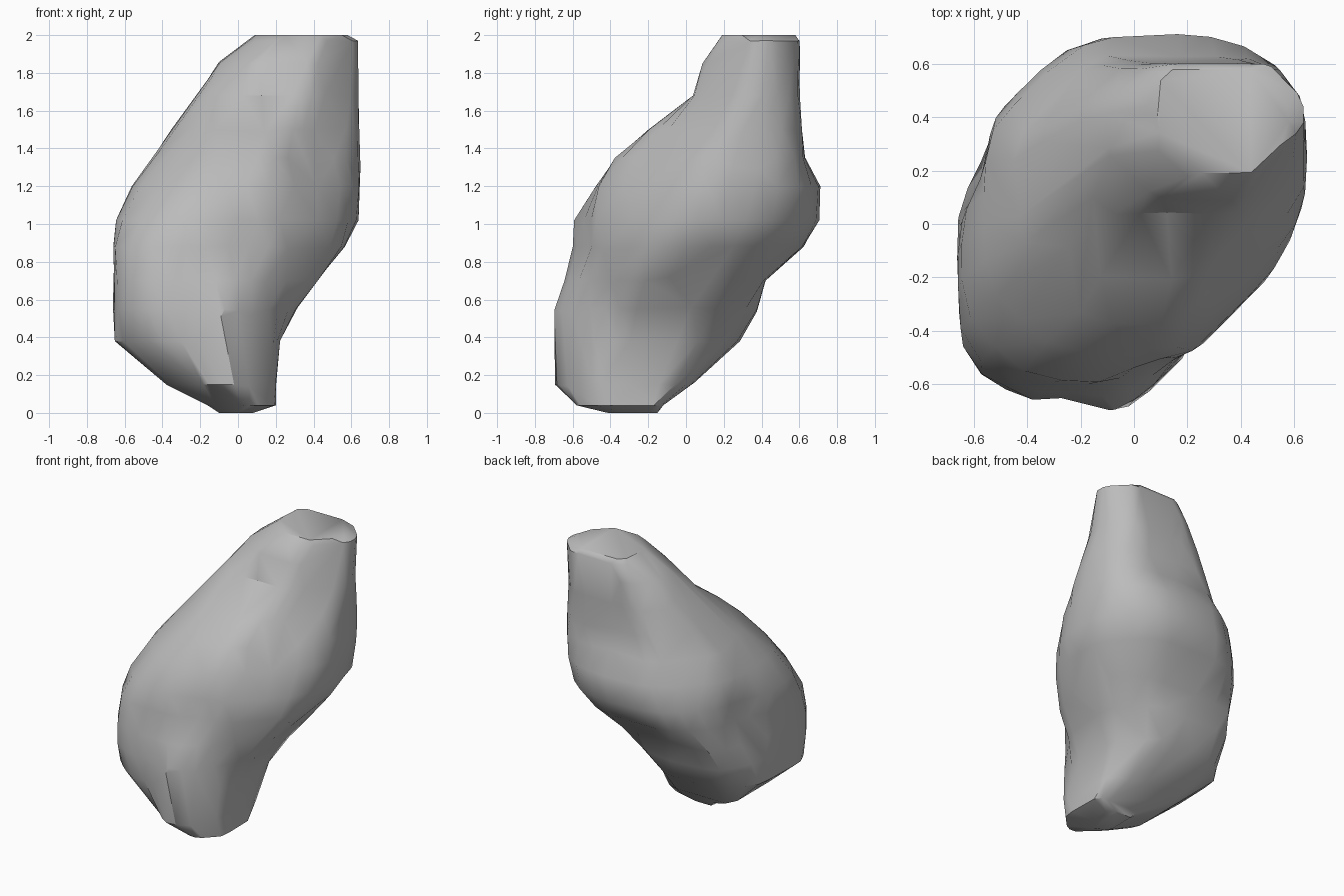
import bpy
import bmesh
import math
from mathutils import Vector, noise

if "Cube" in bpy.data.objects:
    bpy.data.objects.remove(bpy.data.objects["Cube"], do_unlink=True)

SIDES = 32

# Stone slices in hundredths: height -> reach towards eight compass directions,
# starting at +x and turning by an eighth each time
SLICES = {
    0: (8, -8, -15, 0, 10, 33, 40, 30),
    4: (20, 3, -12, 10, 16, 40, 58, 47),
    15: (20, 10, 3, 29, 38, 57, 70, 48),
    38: (22, 19, 28, 51, 65, 77, 71, 48),
    55: (31, 33, 38, 60, 66, 82, 71, 48),
    70: (42, 48, 42, 64, 66, 82, 64, 49),
    88: (56, 64, 62, 66, 66, 78, 60, 50),
    102: (64, 75, 70, 66, 65, 69, 59, 49),
    120: (65, 80, 71, 63, 56, 55, 48, 45),
    135: (65, 80, 63, 54, 45, 40, 37, 38),
    150: (64, 79, 61, 51, 35, 25, 20, 31),
    168: (64, 77, 60, 46, 22, 6, -4, 25),
    185: (64, 78, 60, 39, 11, -12, -9, 22),
    197: (64, 78, 60, 34, -5, -26, -17, 19),
    200: (58, 72, 58, 32, -9, -31, -19, 18),
}

# Greatest reach of the whole stone midway between those directions
BOUNDS = (77, 78, 71, 64, 78, 76, 64, 57)

# Upright hollows in the surface: centre, radius, depth
DENTS = [
    (Vector((0.07, -0.57, 0.92)), 0.18, 0.1),
    (Vector((0.27, -0.4, 0.6)), 0.15, 0.05),
    (Vector((-0.25, -0.67, 0.42)), 0.16, 0.07),
    (Vector((-0.62, 0.19, 0.85)), 0.2, 0.07),
]


def make_material(name, color):
    mat = bpy.data.materials.new(name)
    mat.use_nodes = True
    mat.diffuse_color = color
    for node in mat.node_tree.nodes:
        if node.type == 'BSDF_PRINCIPLED':
            node.inputs["Base Color"].default_value = color
    return mat


def direction(angle):
    return Vector((math.cos(angle), math.sin(angle), 0))


def slice_points(height, reach):
    """Outline of the rounded polygon enclosed by the reaches and bounds."""
    centre = Vector((reach[0] - reach[4], reach[2] - reach[6], height * 2)) / 200
    # Reaches and bounds alternate around the circle
    limits = [r / 100 for pair in zip(reach, BOUNDS) for r in pair]
    normals = [direction(math.tau * k / len(limits)) for k in range(len(limits))]
    points = []
    for i in range(SIDES):
        ray = direction(math.tau * i / SIDES)
        total = 0
        for normal, limit in zip(normals, limits):
            facing = ray.dot(normal)
            if facing > 0:
                gap = max(limit - centre.dot(normal), 0.02)
                total += (facing / gap) ** 28
        point = centre + ray * total ** (-1 / 28)
        # Weathering: hollows and slight unevenness, fading out at both ends
        push = 0.012 * noise.noise(point * 5)
        for spot, radius, depth in DENTS:
            offset = point - spot
            offset.z /= 2
            push -= depth * max(0, 1 - offset.length / radius)
        fade = min(1, point.z * 4, (2 - point.z) * 4)
        points.append(point + ray * push * fade)
    return points


# Stone body: stacked slices joined by faces and closed at both ends
bm = bmesh.new()
rings = [[bm.verts.new(p) for p in slice_points(h, r)] for h, r in SLICES.items()]
for low, high in zip(rings, rings[1:]):
    for i in range(SIDES):
        j = (i + 1) % SIDES
        bm.faces.new((low[i], low[j], high[j], high[i]))
bm.faces.new(rings[0][::-1])
bm.faces.new(rings[-1])
bmesh.ops.recalc_face_normals(bm, faces=bm.faces)
mesh = bpy.data.meshes.new("boulder")
bm.to_mesh(mesh)
bm.free()

boulder = bpy.data.objects.new("boulder", mesh)
bpy.context.collection.objects.link(boulder)
mesh.materials.append(make_material("stone grey", (0.5, 0.5, 0.5, 1)))

# Irregular chipped facets, softly shaded
bpy.ops.object.select_all(action='DESELECT')
boulder.select_set(True)
bpy.context.view_layer.objects.active = boulder
chips = boulder.modifiers.new("chips", 'DECIMATE')
chips.ratio = 0.6
bpy.ops.object.modifier_apply(modifier=chips.name)
bpy.ops.object.shade_smooth_by_angle(angle=math.radians(35))
